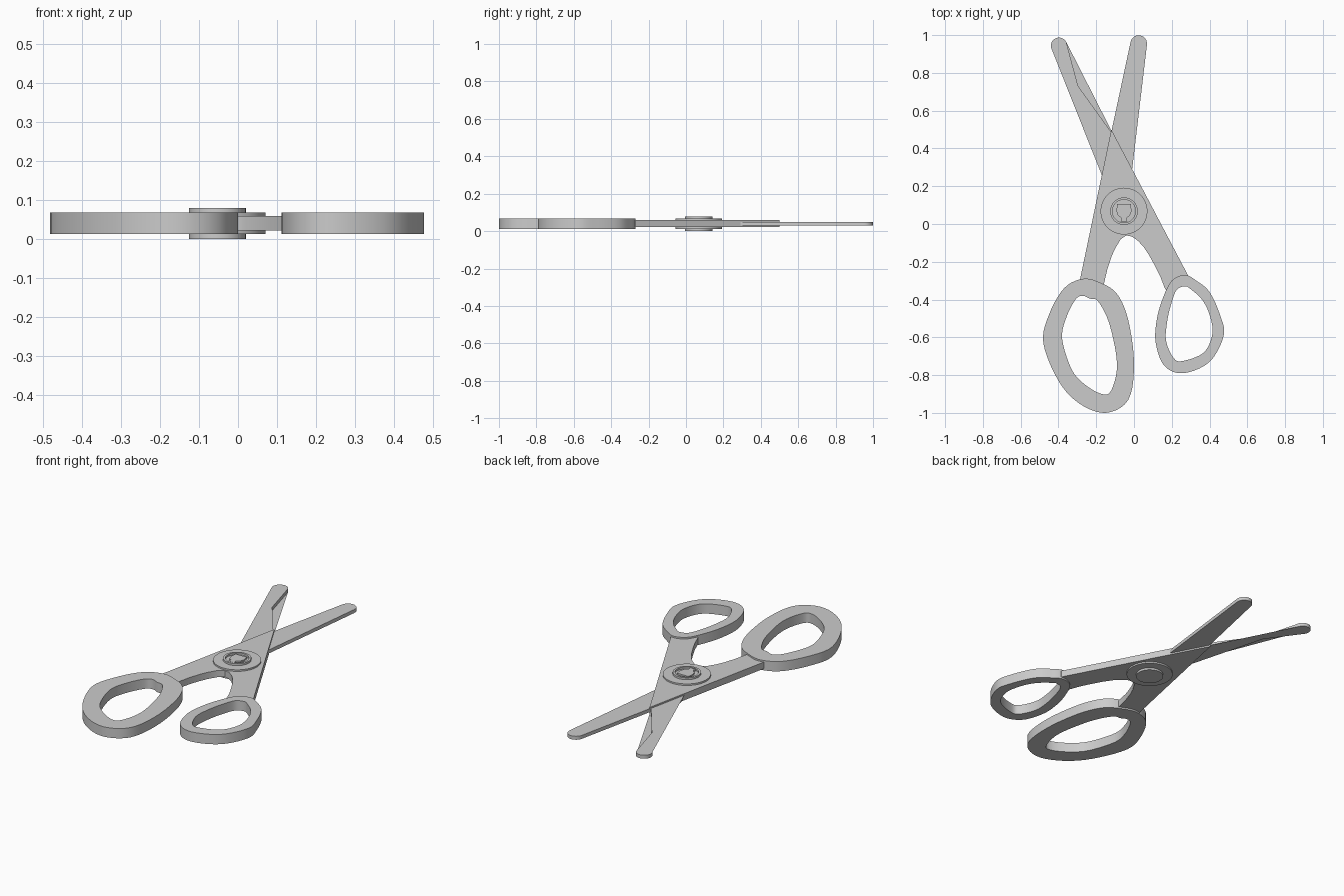
import bpy, bmesh, math
from mathutils import Vector

if "Cube" in bpy.data.objects:
    bpy.data.objects.remove(bpy.data.objects["Cube"])

metal = bpy.data.materials.new("light grey")
metal.diffuse_color = (0.6, 0.6, 0.6, 1)
metal.use_nodes = True
metal.node_tree.nodes["Principled BSDF"].inputs["Base Color"].default_value = metal.diffuse_color
MID = 0.04                       # mid plane of the scissors
PX, PY = -0.053, 0.068           # pivot centre


def spline(pts, steps=5):
    """Closed smooth curve through the points."""
    p = [Vector(q) for q in pts]
    n, out = len(p), []
    for i in range(n):
        a, b, c, d = p[i - 1], p[i], p[(i + 1) % n], p[(i + 2) % n]
        for s in range(steps):
            t = s / steps
            out.append(0.5 * (2 * b + (c - a) * t + (2 * a - 5 * b + 4 * c - d) * t * t
                              + (3 * b - a - 3 * c + d) * t ** 3))
    return out


def circle(r, n=48, cx=PX, cy=PY):
    return [(cx + r * math.cos(2 * math.pi * i / n), cy + r * math.sin(2 * math.pi * i / n))
            for i in range(n)]


def plate(name, outer, z0, z1, hole=None):
    """Flat plate between two heights; a hole has as many points as the outline."""
    bm = bmesh.new()
    n = len(outer)

    def loop(pts, z):
        return [bm.verts.new((q[0], q[1], z)) for q in pts]

    def bridge(a, b):
        for i in range(n):
            j = (i + 1) % n
            bm.faces.new((a[i], a[j], b[j], b[i]))

    lo, hi = loop(outer, z0), loop(outer, z1)
    bridge(lo, hi)
    if hole:
        hlo, hhi = loop(hole, z0), loop(hole, z1)
        bridge(hhi, hlo)
        bridge(hi, hhi)
        bridge(hlo, lo)
    else:
        bm.faces.new(hi)
        bm.faces.new(lo[::-1])
    bmesh.ops.recalc_face_normals(bm, faces=bm.faces)
    me = bpy.data.meshes.new(name)
    bm.to_mesh(me)
    bm.free()
    me.materials.append(metal)
    ob = bpy.data.objects.new(name, me)
    bpy.context.collection.objects.link(ob)
    bpy.ops.object.select_all(action='DESELECT')
    ob.select_set(True)
    bpy.context.view_layer.objects.active = ob
    bpy.ops.object.shade_smooth_by_angle(angle=math.radians(30))
    return ob


def blade(name, tip, r, tilt, base):
    """Thin blade with a round tip, running down to two base points."""
    arc = [(tip[0] + r * math.cos(tilt + math.pi * i / 12),
            tip[1] + r * math.sin(tilt + math.pi * i / 12)) for i in range(13)]
    plate(name, arc + base, MID - 0.01, MID + 0.01)


# Finger loops
plate("large_finger_loop",
      spline([(-.27, -.29), (-.18, -.31), (-.09, -.37), (-.03, -.51), (0, -.74), (-.03, -.93),
              (-.15, -1.0), (-.29, -.95), (-.40, -.83), (-.48, -.63), (-.45, -.48), (-.37, -.34)]),
      0.012, 0.068,
      spline([(-.27, -.38), (-.235, -.395), (-.19, -.41), (-.13, -.53), (-.09, -.74), (-.12, -.88),
              (-.17, -.90), (-.26, -.85), (-.33, -.77), (-.38, -.61), (-.36, -.50), (-.31, -.40)]))
plate("small_finger_loop",
      spline([(.27, -.27), (.33, -.30), (.40, -.36), (.455, -.48), (.475, -.59), (.40, -.73),
              (.26, -.79), (.16, -.75), (.115, -.63), (.12, -.51), (.15, -.40), (.20, -.30)]),
      0.012, 0.068,
      spline([(.27, -.33), (.30, -.345), (.36, -.40), (.40, -.48), (.415, -.58), (.37, -.68),
              (.26, -.725), (.21, -.71), (.17, -.62), (.175, -.52), (.195, -.43), (.225, -.35)]))

# Thick crossed body with the arch between the arms
plate("crossed_arms",
      [(-.285, -.29), (-.12, .5), (.285, -.27), (.28, -.30), (.24, -.31), (.19, -.36),
       (.165, -.345), (.14, -.28), (.11, -.22), (.08, -.165), (.05, -.12), (.02, -.088),
       (-.01, -.067), (-.04, -.06), (-.07, -.08), (-.10, -.13), (-.12, -.175),
       (-.14, -.235), (-.16, -.32), (-.165, -.36), (-.27, -.33), (-.29, -.32)],
      0.021, 0.059)

# Blades
blade("right_blade", (.025, .955), .044, math.radians(-9), [(-.126, .46), (-.012, .27)])
blade("left_blade", (-.397, .944), .043, math.radians(27), [(-.105, .465), (-.165, .245)])

# Pivot: washer, lower rivet head, raised rim and keyed screw head
plate("pivot_washer", circle(.124), 0.012, 0.068)
plate("rivet_base", circle(.073), 0, 0.02)
plate("pivot_rim", circle(.073), 0.06, 0.079, circle(.061))
key = [(-.036, .038), (.036, .038), (.04, .0), (.032, -.022), (.014, -.036), (.018, -.055),
       (-.018, -.055), (-.014, -.036), (-.032, -.022), (-.04, .0)]
plate("screw_head", [(PX + x, PY + y) for x, y in key], 0.06, 0.077)
